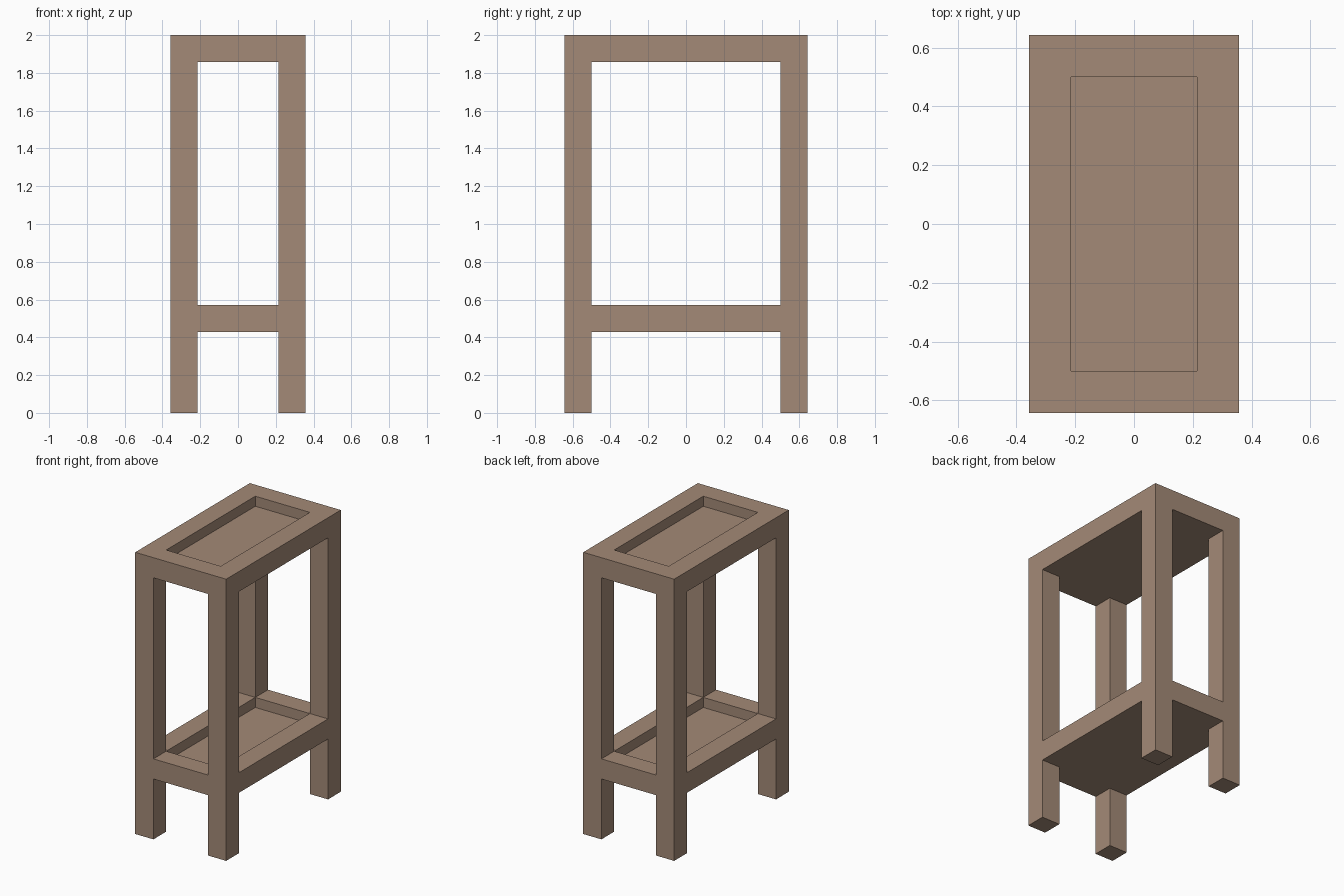
import bpy

if "Cube" in bpy.data.objects:
    bpy.data.objects.remove(bpy.data.objects["Cube"], do_unlink=True)

U = 1 / 7                      # thickness of the legs and rails
WIDTH, DEPTH, HEIGHT = 5 * U, 9 * U, 2.0
INNER_X, INNER_Y = WIDTH - 2 * U, DEPTH - 2 * U
SHELF_BOTTOM, SHELF_TOP = 3 * U, 4 * U
TOP_BOTTOM = HEIGHT - U
RECESS = U / 2
OVER = 0.2                     # how far cutters reach past the frame

wood = bpy.data.materials.new("brown wood")
wood.use_nodes = True
colour = (0.371, 0.254, 0.184, 1)
wood.diffuse_color = colour
wood.node_tree.nodes["Principled BSDF"].inputs["Base Color"].default_value = colour


def box(name, sx, sy, z0, z1):
    """Box centred in x and y, from height z0 to z1."""
    bpy.ops.mesh.primitive_cube_add(size=1, location=(0, 0, (z0 + z1) / 2))
    obj = bpy.context.object
    obj.name = name
    obj.scale = (sx, sy, z1 - z0)
    bpy.ops.object.transform_apply(location=True, rotation=False, scale=True)
    obj.data.materials.append(wood)
    return obj


def carve(target, name, sx, sy, z0, z1):
    """Cut a box-shaped opening out of the target."""
    cutter = box(name, sx, sy, z0, z1)
    cutter.hide_render = True
    mod = target.modifiers.new(name, 'BOOLEAN')
    mod.operation = 'DIFFERENCE'
    mod.solver = 'EXACT'
    mod.object = cutter
    bpy.context.view_layer.objects.active = target
    bpy.ops.object.modifier_apply(modifier=mod.name)
    bpy.data.objects.remove(cutter, do_unlink=True)


# One-piece table frame: four legs, a top and a low shelf
frame = box("table_frame", WIDTH, DEPTH, 0, HEIGHT)

# Openings between the legs, below the shelf and below the top
for z0, z1 in ((-OVER, SHELF_BOTTOM), (SHELF_TOP, TOP_BOTTOM)):
    carve(frame, "side_opening", WIDTH + OVER, INNER_Y, z0, z1)
    carve(frame, "end_opening", INNER_X, DEPTH + OVER, z0, z1)

# Sunken panels in the shelf and the top
carve(frame, "shelf_recess", INNER_X, INNER_Y, SHELF_TOP - RECESS, SHELF_TOP + OVER)
carve(frame, "top_recess", INNER_X, INNER_Y, HEIGHT - RECESS, HEIGHT + OVER)
